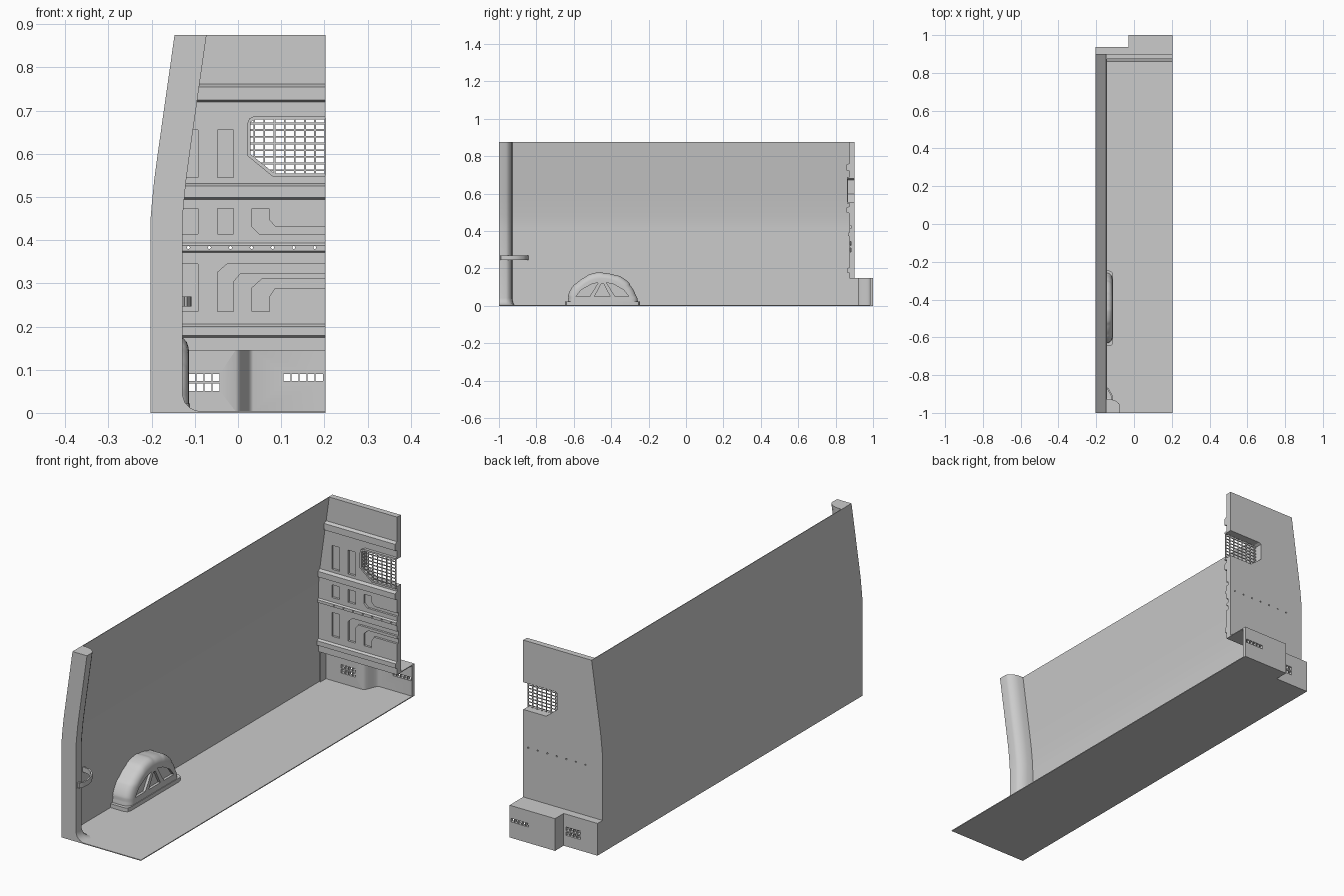
import bpy, bmesh, math

if "Cube" in bpy.data.objects:
    bpy.data.objects.remove(bpy.data.objects["Cube"])

def make(name, bm, smooth=False):
    bmesh.ops.recalc_face_normals(bm, faces=bm.faces[:])
    me = bpy.data.meshes.new(name)
    bm.to_mesh(me)
    bm.free()
    ob = bpy.data.objects.new(name, me)
    bpy.context.collection.objects.link(ob)
    if smooth:
        shade(ob)
    return ob

def shade(ob):
    bpy.ops.object.select_all(action='DESELECT')
    bpy.context.view_layer.objects.active = ob
    ob.select_set(True)
    bpy.ops.object.shade_smooth_by_angle(angle=math.radians(35))

def loft(bm, rings):
    vs = [[bm.verts.new(p) for p in r] for r in rings]
    n = len(vs[0])
    for a, b in zip(vs, vs[1:]):
        for i in range(n):
            bm.faces.new((a[i], a[(i + 1) % n], b[(i + 1) % n], b[i]))
    bm.faces.new(vs[0])
    bm.faces.new(vs[-1])

def prisms(name, axis, items, smooth=False):
    """items: (2D outline, start, end), extruded along axis"""
    bm = bmesh.new()
    place = {'x': lambda p, t: (t, p[0], p[1]),
             'y': lambda p, t: (p[0], t, p[1]),
             'z': lambda p, t: (p[0], p[1], t)}[axis]
    for pts, a, b in items:
        loft(bm, [[place(p, t) for p in pts] for t in (a, b)])
    return make(name, bm, smooth)

def rect(x0, z0, x1, z1):
    return [(x0, z0), (x1, z0), (x1, z1), (x0, z1)]

def cut(ob, *cutters):
    for c in cutters:
        m = ob.modifiers.new("cut", 'BOOLEAN')
        m.operation, m.solver, m.object = 'DIFFERENCE', 'EXACT', c
    me = bpy.data.meshes.new_from_object(
        ob.evaluated_get(bpy.context.evaluated_depsgraph_get()))
    ob.modifiers.clear()
    ob.data = me

R = 0.203
PROFILE = [(-.203, 0), (-.203, .42), (-.2025, .45), (-.2, .48), (-.194, .54),
           (-.186, .60), (-.147, .875)]

def wall_x(z):
    for (xa, za), (xb, zb) in zip(PROFILE, PROFILE[1:]):
        if z <= zb:
            return xa + (xb - xa) * (z - za) / (zb - za)
    return PROFILE[-1][0]

# side wall
inner = [(x + .003, z) for x, z in reversed(PROFILE)]
prisms("side_wall", 'y', [(PROFILE + inner, -1, .9)], True)

# floor and the shelf over the low box
step = [(R, 1), (-.03, 1), (-.03, .937), (-R, .937)]
prisms("floor", 'z', [([(-R, -1), (R, -1)] + step, 0, .004)])
prisms("box_top", 'z', [([(-R, .874), (R, .874)] + step, .145, .149)])

# low box wall with an S-shaped inside face
curve = [(.035 - .04 * t / 8, .951 + .032 * math.cos(math.pi * t / 8)) for t in range(9)]
box_wall = prisms("box_wall", 'z', [([(-R, .88)] + step[::-1] + [(R, .983)] + curve
                                     + [(-.193, .919), (-.193, .88)], .003, .146)], True)
vents = [(rect(x, z, x + .0165, z + .0165), .85, 1.1)
         for x in [-.115 + .0187 * i for i in range(4)] for z in (.051, .0735)]
vents += [(rect(.105 + .0187 * i, .0735, .1215 + .0187 * i, .09), .85, 1.1) for i in range(5)]
vent_cutter = prisms("vent_cutter", 'y', vents)
cut(box_wall, vent_cutter)

# bulkhead plate with pockets, bolt holes and window
edge = [(wall_x(z) + .001, z) for z in (.145, .42, .45, .48, .54, .60, .875)]
bulkhead = prisms("bulkhead", 'y', [(edge + [(R, .875), (R, .145)], .873, .9)])
E = .25
pockets = [rect(x, z0, x + .038, z1) for x in (-.131, -.048) for z0, z1 in ((.545, .655), (.414, .473))]
pockets += [
    rect(-.131, .235, -.093, .345),
    [(.033, .473), (.072, .473), (.072, .447), (.088, .43), (E, .43), (E, .413), (.05, .413), (.033, .43)],
    [(-.048, .235), (-.01, .235), (-.01, .305), (.005, .323), (E, .323), (E, .345), (-.025, .345), (-.048, .325)],
    [(.033, .235), (.073, .235), (.073, .27), (.085, .288), (E, .288), (E, .31), (.055, .31), (.033, .29)]]
pocket_cutter = prisms("pocket_cutter", 'y', [(p, .85, .883) for p in pockets])
holes = [([(-.115 + .0488 * i + .0035 * math.cos(a * math.pi / 5),
            .383 + .0035 * math.sin(a * math.pi / 5)) for a in range(10)], .8, .95) for i in range(7)]
hole_cutter = prisms("hole_cutter", 'y', holes)

def window(d, end):
    return [(end, .688 - d), (.04, .688 - d), (.026 + d * .4, .682 - d), (.021 + d, .668 - d * .5),
            (.021 + d, .596 + d * .4), (.082 + d * .4, .546 + d), (end, .546 + d)]
window_cutter = prisms("window_cutter", 'y', [(window(.008, E), .8, 1)])
cut(bulkhead, pocket_cutter, hole_cutter, window_cutter)

# window frame and mesh guard
frame = prisms("window_frame", 'y', [(window(0, R), .860, .899)])
cut(frame, window_cutter)
bars = []
for i in range(8):
    x = .0375 + .0235 * i
    bars.append((rect(x - .002, max(.55, .6 - (x - .025) * .8), x + .002, .683), .863, .867))
for i in range(8):
    z = .562 + .0155 * i
    bars.append((rect(.025 + max(0, (.6 - z) / .8), z - .002, R, z + .002), .8635, .8665))
prisms("window_mesh", 'y', bars)

# horizontal ribs
for name, z0, z1, y in (("top_rib", .72, .762, .857), ("upper_rib", .494, .532, .857),
                        ("bolt_rib", .37, .395, .866), ("lower_rib", .174, .207, .862)):
    rib = prisms(name, 'x', [([(.875, z0), (y, z0 + .005), (y, z1 - .007), (.875, z1)],
                              wall_x(z1) + .004, R)])
    if name == "bolt_rib":
        cut(rib, hole_cutter)

# rear pillar, flared where it meets the floor
rings = []
for z, w in ((.004, .113), (.006, .103), (.012, .091), (.024, .079), (.042, .073), (.42, .073),
             (.45, .073), (.48, .073), (.54, .073), (.60, .073), (.875, .073)):
    x, f = wall_x(z) + .001, w - .073
    rings.append([(x, -1, z), (x + w, -1, z), (x + w, -.962, z), (x + w - .006, -.95 + f * .2, z),
                  (x + w - .022, -.937 + f * .3, z), (x + .03, -.93 + f * .3, z), (x, -.928 + f * .3, z)])
bm = bmesh.new()
loft(bm, rings)
make("rear_pillar", bm, True)

# grab strap bowing from the pillar to the wall
path = [(-.14, -.997), (-.118, -.99), (-.109, -.97), (-.108, -.94), (-.115, -.905),
        (-.135, -.87), (-.165, -.85), (-.2, -.843)]
back = [(x - .007, y - .004) for x, y in reversed(path[1:-1])]
prisms("grab_strap", 'z', [(path + [(-.2, -.85)] + back, .246, .27)], True)

# wheel arch: dome with raised bands
CY, N = -.447, 64
rings = []
for x, k in ((-.2, 1), (-.145, 1), (-.135, .985), (-.126, .955), (-.119, .91), (-.115, .86), (-.114, .82)):
    ring = []
    for i in range(N + 1):
        a = math.pi * i / N
        band = .025 * max(0, min(1, 2 * math.cos(a * 7) + .5)) if k > .87 else 0
        s = k * (.975 + band)
        ring.append((x, CY + .19 * s * math.cos(a), .012 + .168 * s * math.sin(a)))
    rings.append(ring)
bm = bmesh.new()
loft(bm, rings)
arch = make("wheel_arch", bm)
side = [(-.141, .05), (-.113, .085), (-.06, .115), (-.022, .124), (-.068, .05)]
tris = [[(CY + s * y, z) for y, z in side] for s in (1, -1)]
tris.append([(CY - .042, .05), (CY + .042, .05), (CY + .006, .118), (CY - .006, .118)])
arch_cutter = prisms("arch_cutter", 'x', [(t, -.126, -.05) for t in tris])
cut(arch, arch_cutter)
shade(arch)

# wheel arch base flange
prisms("arch_flange", 'z', [([(-.2, CY - .2), (-.13, CY - .2), (-.116, CY - .193), (-.111, CY - .178),
                              (-.111, CY + .178), (-.116, CY + .193), (-.13, CY + .2), (-.2, CY + .2)],
                             .003, .022)], True)

for c in (vent_cutter, pocket_cutter, hole_cutter, window_cutter, arch_cutter):
    bpy.data.objects.remove(c)
